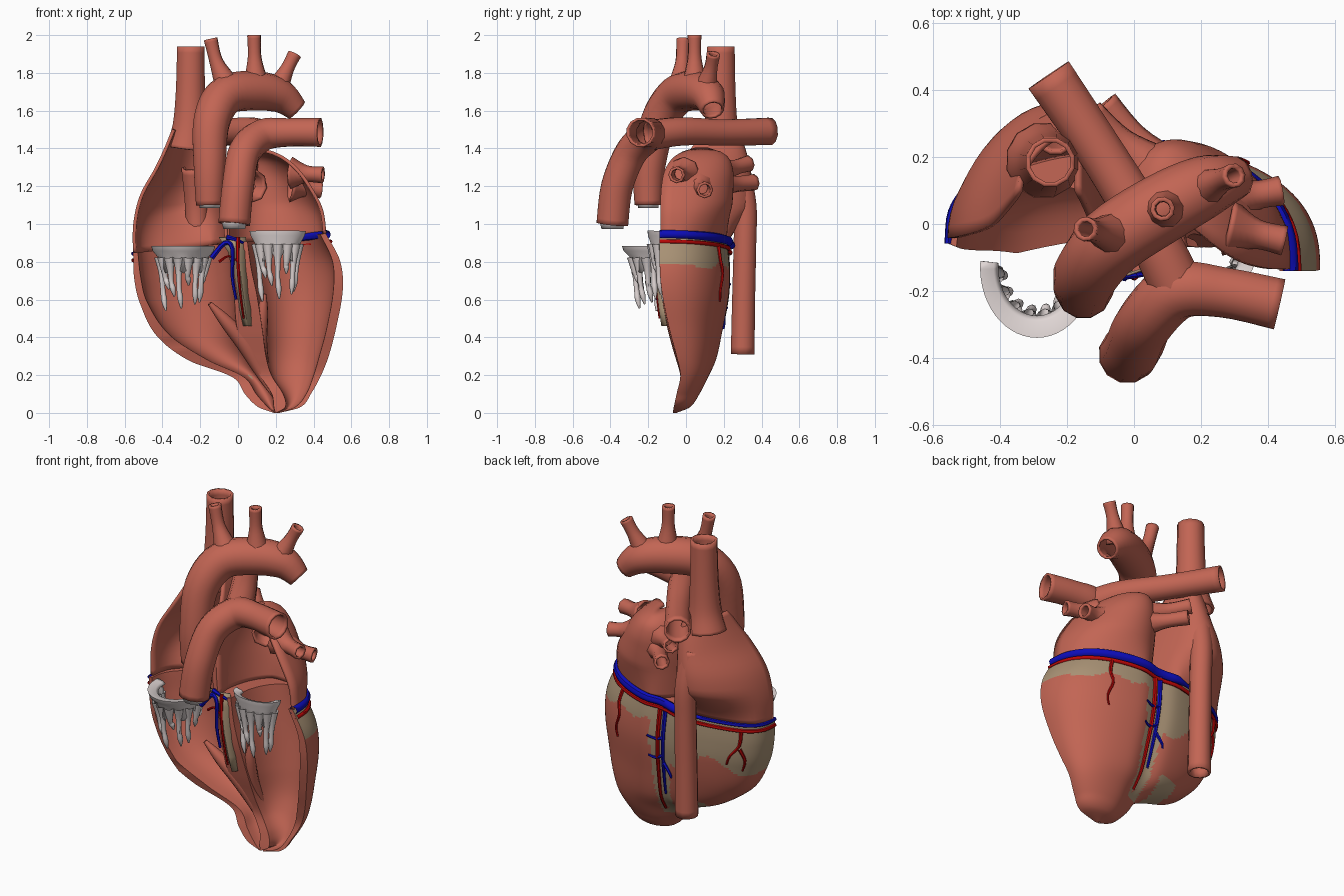
import bpy, bmesh, math
from mathutils import Vector
from math import sin, cos, pi

if "Cube" in bpy.data.objects:
    bpy.data.objects.remove(bpy.data.objects["Cube"])


def material(name, rgb):
    m = bpy.data.materials.new(name)
    m.diffuse_color = (*rgb, 1)
    m.use_nodes = True
    m.node_tree.nodes["Principled BSDF"].inputs["Base Color"].default_value = m.diffuse_color
    return m


RED = material("muscle red", (0.54, 0.13, 0.088))
TAN = material("fat tan", (0.40, 0.29, 0.18))
WHITE = material("valve white", (0.74, 0.67, 0.66))
BLUE = material("vein blue", (0.004, 0.004, 0.5))
ARTERY = material("artery red", (0.5, 0.002, 0.002))


def grid(name, rows, mats, wrap=False, solid=0, rule=None, angle=45, cap=False):
    """Skin rows of points; rule(row, column, centre) picks the material."""
    n = len(rows[0])
    bm = bmesh.new()
    vs = [[bm.verts.new(p) for p in r] for r in rows]
    for i in range(len(rows) - 1):
        for j in range(n if wrap else n - 1):
            k = (j + 1) % n
            f = bm.faces.new((vs[i][j], vs[i][k], vs[i + 1][k], vs[i + 1][j]))
            f.smooth = True
            if rule:
                f.material_index = rule(i, j, f.calc_center_median())
    if cap:
        bm.faces.new(vs[-1])
    bmesh.ops.recalc_face_normals(bm, faces=bm.faces)
    me = bpy.data.meshes.new(name)
    bm.to_mesh(me)
    bm.free()
    me.set_sharp_from_angle(angle=math.radians(angle))
    for m in mats:
        me.materials.append(m)
    ob = bpy.data.objects.new(name, me)
    bpy.context.collection.objects.link(ob)
    if solid:
        mod = ob.modifiers.new("wall", "SOLIDIFY")
        mod.thickness, mod.offset = solid, 0
    return ob


def spline(pts, steps):
    """Catmull-Rom through points that carry a radius as 4th value."""
    out, n = [], len(pts)
    for i in range(n - 1):
        a, b, c, d = (pts[max(0, min(n - 1, i + k))] for k in (-1, 0, 1, 2))
        for s in range(steps):
            t = s / steps
            out.append([0.5 * (2 * q + (r - p) * t + (2 * p - 5 * q + 4 * r - w) * t * t
                               + (3 * q - p - 3 * r + w) * t ** 3)
                        for p, q, r, w in zip(a, b, c, d)])
    return out + [list(pts[-1])]


def tube(name, pts, mat, sides=12, solid=0.014, steps=5):
    path = spline(pts, steps)
    ps = [Vector(p[:3]) for p in path]
    rows, u = [], None
    for i, p in enumerate(ps):
        t = (ps[min(i + 1, len(ps) - 1)] - ps[max(i - 1, 0)]).normalized()
        u = t.orthogonal() if u is None else u - t * u.dot(t)
        u.normalize()
        v, r = t.cross(u), path[i][3]
        rows.append([p + (u * cos(a) + v * sin(a)) * r
                     for a in (2 * pi * k / sides for k in range(sides))])
    return grid(name, rows, [mat], True, solid)


def table(T, z):
    """Smooth lookup of a table whose first column is z."""
    i = max(k for k in range(len(T) - 1) if T[k][0] <= z or k == 0)
    a, b = T[i], T[i + 1]
    p, q = T[max(i - 1, 0)], T[min(i + 2, len(T) - 1)]
    h = b[0] - a[0]
    t = (z - a[0]) / h
    out = []
    for k in range(1, len(a)):
        m0 = (b[k] - p[k]) / (b[0] - p[0]) * h
        m1 = (q[k] - a[k]) / (q[0] - a[0]) * h
        out.append((2 * t**3 - 3 * t * t + 1) * a[k] + (t**3 - 2 * t * t + t) * m0
                   + (3 * t * t - 2 * t**3) * b[k] + (t**3 - t * t) * m1)
    return out


def arc(l, r, yc, d, a, e=0.8):
    """Half-ellipse section; the cut plane bends back at the far left."""
    x, s = (l + r) / 2 - (r - l) / 2 * cos(a), max(0, sin(a)) ** e
    return x, yc + max(0, -0.35 - x) * 0.4 * (1 - s) + d * s


def tilt(x, z):
    k = z / 0.95 if z < 0.95 else max(0, (1.45 - z) / 0.5)
    return z - 0.1 * (0.47 - x) * k


# Ventricles, cut open at the front: z, left, RV in left/right, LV in left/right, right, cut y, back y
V = [(0.0, .19, .195, .198, .202, .21, .22, -.07, -.05),
     (0.03, .11, .16, .19, .25, .30, .33, -.065, .02),
     (0.1, .04, .10, .18, .24, .36, .385, -.05, .07),
     (0.2, -.03, .03, .12, .18, .40, .44, -.03, .12),
     (0.3, -.26, -.16, .07, .15, .43, .48, -.05, .165),
     (0.45, -.43, -.36, .0, .13, .47, .52, -.09, .20),
     (0.65, -.52, -.48, -.02, .10, .505, .555, -.13, .235),
     (0.8, -.55, -.515, -.03, .07, .50, .54, -.14, .24),
     (0.95, -.555, -.53, -.04, .05, .435, .465, -.14, .23)]


def groove_x(z):
    return 0.07 - 0.07 * z / 0.95


def surf(z, a, lift=0.0):
    r = table(V, z)
    x, y = arc(r[0], r[5], r[6], r[7] - r[6] + lift, a, 0.75 + 0.05 * max(-1, min(1, -cos(a))))
    y -= 0.03 * math.exp(-((x - groove_x(z)) / 0.07) ** 2) * sin(a)
    return x, y, tilt(x, z)


def surf_x(z, x, lift=0.006):
    r = table(V, z)
    c = (r[0] + r[5] - 2 * x) / (r[5] - r[0])
    return surf(z, math.acos(max(-1, min(1, c))), lift)


NO, NI = 80, 14
rows = []
for i in range(81):
    z = 0.95 * (i / 80) ** 1.2
    l, rl, rr, ll, lr, r, yc, yb = table(V, z)
    ring = [surf(z, pi * k / NO) for k in range(NO + 1)]
    for a0, a1, f in ((ll, lr, .8), (rl, rr, .72)):
        for k in range(NI, -1, -1):
            x, y = arc(a0, a1, yc, (yb - yc) * f, pi * k / NI)
            ring.append((x, y, tilt(x, z)))
    rows.append(ring)


def fat(i, j, c):
    if j >= NO:
        return 0
    x, z = c.x, c.z
    if x > 0.06:
        band = z > 0.78 + 0.015 * sin(25 * x)
    else:
        band = z > 0.58 + 0.06 * sin(17 * x) or (-.2 < x < -.06 and .2 < z < .31)
    return int(band or (z > 0.15 and abs(x - groove_x(z)) < 0.03 + 0.06 * z and c.y > 0))


grid("ventricles", rows, [RED, TAN], True, rule=fat, angle=40, cap=True)


# Atria as open-fronted shells: z, left, right, cut y, back y
def atrium(name, T, e, skew_x, skew_y):
    out = []
    for i in range(23):
        z = T[0][0] + (T[-1][0] - T[0][0]) * i / 22
        l, r, yc, yb = table(T, z)
        row = []
        for k in range(29):
            a = pi * k / 28
            x, y = arc(l, r, yc, yb - yc, a, e)
            y -= skew_y * (x - .2) * sin(a)
            x += skew_x * sin(a) ** 2
            w = max(0, 1 - (z - .95) / .17)      # foot follows the ventricle rim
            y += w * min(0, surf_x(.95, x, -.008)[1] - y)
            row.append((x, y, tilt(x, z)))
        out.append(row)
    grid(name, out, [RED], solid=0.018)


atrium("right_atrium", [(.95, -.548, -.05, -.12, .27), (1.08, -.545, -.06, -.12, .335),
                        (1.2, -.51, -.08, -.1, .35), (1.32, -.43, -.11, -.04, .33),
                        (1.42, -.375, -.14, .04, .30), (1.5, -.34, -.17, .1, .265)], 1.05, .05, 0)
atrium("left_atrium", [(.95, -.06, .46, -.135, .225), (1.08, -.07, .44, -.135, .23),
                       (1.2, -.07, .38, -.13, .235), (1.3, -.05, .305, -.105, .23),
                       (1.37, .0, .21, -.04, .19), (1.4, .08, .11, .05, .1)], .8, 0, .12)

# Great vessels
tube("superior_vena_cava", [(-.25, .185, 1.94, .068), (-.252, .185, 1.7, .073),
                            (-.257, .185, 1.52, .085), (-.27, .19, 1.4, .108)], RED)
tube("inferior_vena_cava", [(-.215, .3, .31, .058), (-.215, .305, .6, .056), (-.215, .312, .9, .055),
                            (-.22, .312, 1.1, .056), (-.235, .27, 1.3, .06)], RED)
tube("aorta", [(-.15, -.2, 1.1, .068), (-.15, -.195, 1.3, .08), (-.14, -.145, 1.54, .092),
               (-.065, -.05, 1.68, .098), (.09, .05, 1.705, .097), (.22, .115, 1.68, .085),
               (.31, .14, 1.605, .056)], RED)
for name, a, b, c in (("first", (-.145, -.015, 1.98), (-.115, -.02, 1.86), (-.06, -.03, 1.74)),
                      ("second", (.085, .045, 2.0), (.088, .045, 1.88), (.095, .045, 1.75)),
                      ("third", (.3, .145, 1.9), (.26, .13, 1.82), (.2, .1, 1.7))):
    tube(name + "_arch_branch", [(*a, .03), (*b, .03), (*c, .06)], RED, 10)
tube("pulmonary_trunk", [(-.02, -.39, 1.0, .08), (0, -.365, 1.2, .08), (.035, -.29, 1.38, .08),
                         (.13, -.2, 1.47, .08), (.27, -.205, 1.485, .07), (.435, -.24, 1.485, .072)], RED)
tube("right_pulmonary_artery", [(.13, -.19, 1.47, .075), (.05, -.03, 1.49, .07),
                                (-.09, .2, 1.485, .064), (-.255, .445, 1.49, .068)], RED)
for i, (a, b) in enumerate((((.45, -.05, 1.26), (.28, -.01, 1.27)), ((.44, .1, 1.18), (.28, .07, 1.2)),
                            ((-.13, .33, 1.32), (.05, .16, 1.27)), ((-.09, .36, 1.22), (.09, .15, 1.2)))):
    m = [(p + q) / 2 for p, q in zip(a, b)]
    tube("pulmonary_vein_%d" % (i + 1), [(*a, .038), (*m, .038), (*b, .08)], RED, 8)


# Valves: half funnel with hanging cords
def valve(name, cx, cy, z, rx, ry, drop, length, cords, flare):
    def pt(s, a, h):
        return cx + rx * s * cos(a), cy + ry * s * sin(a), z - h
    angs = [pi * (0.97 + 1.06 * k / 28) for k in range(29)]
    prof = [(.72, .02), (.8, .008), (1, 0), (.95, flare), (.8, drop * .45), (.74, drop)]
    grid(name, [[pt(s, a, h + (0.03 * cos(8 * a) if h == drop else 0)) for a in angs]
                for s, h in prof], [WHITE], solid=.012)
    for k in range(cords):
        a = pi * (1.04 + 0.92 * k / (cords - 1))
        end = length * (0.8 + 0.2 * cos(2.3 * k))
        tube("%s_cord_%d" % (name, k + 1),
             [(*pt(.76, a, drop * .5), .03), (*pt(.7, a, drop * 1.2), .017), (*pt(.66, a, (drop + end) / 2), .013),
              (*pt(.62, a + .06, end * .85), .015), (*pt(.57, a + .1, end), .004)], WHITE, 8, 0, 3)


valve("tricuspid_valve", -.29, -.13, .88, .165, .205, .11, .34, 8, .02)
valve("mitral_valve", .21, -.11, .96, .145, .09, .13, .37, 7, .02)
tube("aortic_valve", [(-.15, -.2, 1.15, .06), (-.15, -.2, 1.085, .05)], WHITE, 12, .01, 2)
tube("pulmonary_valve", [(-.02, -.39, 1.04, .07), (-.02, -.39, .975, .055)], WHITE, 12, .01, 2)

# Papillary muscles
tube("right_papillary", [(-.15, -.1, .58, .012), (-.06, -.07, .48, .035), (.04, -.03, .36, .045),
                         (.13, .0, .2, .03), (.19, -.02, .09, .01)], RED, 10, 0)
tube("left_papillary", [(.14, -.09, .63, .01), (.13, -.07, .53, .03), (.12, -.03, .38, .035),
                        (.15, .02, .25, .015)], RED, 10, 0)

# Front strip of the septum with its fat and vessels
strip = [(-.1, .04, .93), (-.05, .05, .85), (-.02, .055, .7), (.01, .065, .55), (.03, .07, .46)]
grid("septum_front_fat", [[(a, -.13 + .15 * max(0, .65 - z), z), ((a + b) / 2, -.155 + .15 * max(0, .65 - z), z),
                           (b, -.13 + .15 * max(0, .65 - z), z)] for a, b, z in strip], [TAN], solid=.008)


def vessel(name, pts, r, mat):
    n = len(pts)
    tube(name, [(*p, r * (1 - .5 * k / max(1, n - 1))) for k, p in enumerate(pts)], mat, 6, 0, 3)


vessel("front_vein", [(-.14, -.15, .82), (-.07, -.15, .9), (-.03, -.16, .87), (-.03, -.16, .72), (-.01, -.155, .6)], .015, BLUE)
vessel("front_vein_top", [(-.06, -.15, .93), (-.02, -.155, .92), (.03, -.15, .9)], .014, BLUE)
vessel("front_artery", [(.0, -.155, .93), (.0, -.16, .8), (.01, -.155, .65), (.03, -.14, .5)], .011, ARTERY)
vessel("front_artery_branch", [(-.1, -.145, .8), (-.05, -.155, .83), (0, -.16, .8)], .008, ARTERY)

# Ring vessels in the groove between atria and ventricles
tube("coronary_sinus", [(*surf(.945, pi * k / 24, .012), .011 + .013 * (k > 10)) for k in range(25)], BLUE, 8, 0, 2)
tube("ring_artery", [(*surf(.905, pi * k / 24, .008), .011) for k in range(25)], ARTERY, 8, 0, 2)

# Vessels running down the back
vessel("back_artery", [surf_x(z, groove_x(z) + .02) for z in (.9, .75, .6, .45, .3, .2)], .014, ARTERY)
vessel("back_vein", [surf_x(z, groove_x(z) - .015) for z in (.93, .75, .6, .45, .33)], .014, BLUE)
for i, (mat, pts) in enumerate((
        (ARTERY, ((.9, .3), (.82, .32), (.75, .31), (.66, .34), (.6, .33))),
        (ARTERY, ((.9, -.46), (.8, -.45), (.72, -.4), (.66, -.38))),
        (ARTERY, ((.78, -.45), (.7, -.47), (.62, -.45))),
        (BLUE, ((.72, .0), (.7, .05), (.71, .1))),
        (BLUE, ((.6, .01), (.57, .06), (.58, .1))),
        (BLUE, ((.55, .01), (.5, -.03), (.47, -.04))))):
    vessel("small_vessel_%d" % (i + 1), [surf_x(z, x) for z, x in pts], .011, mat)
